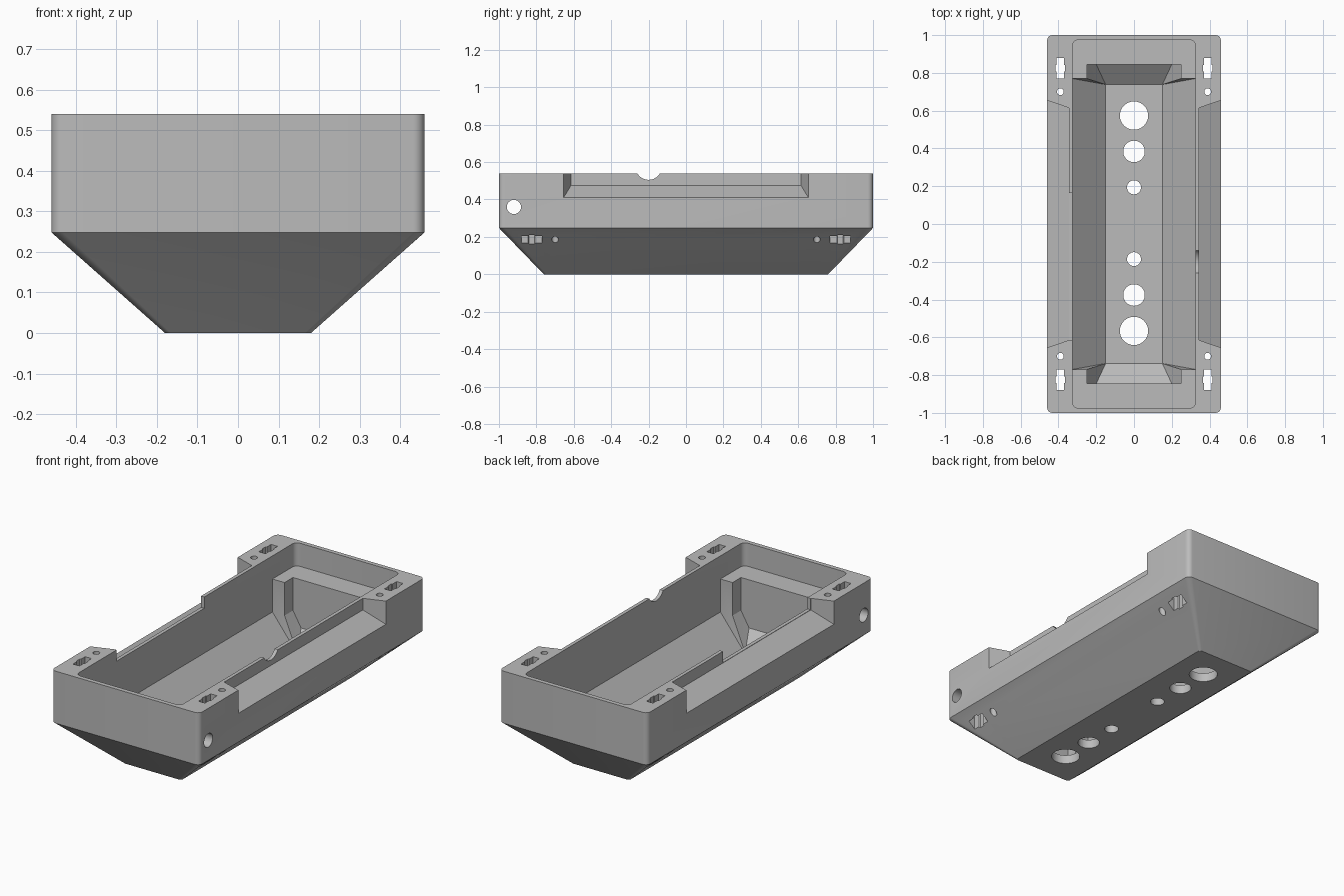
import bpy
import bmesh
import math
from mathutils import Matrix

cube = bpy.data.objects.get("Cube")
if cube:
    bpy.data.objects.remove(cube, do_unlink=True)

grey = bpy.data.materials.new("plain_grey")
grey.use_nodes = True
colour = (0.5, 0.5, 0.5, 1)
grey.diffuse_color = colour
grey.node_tree.nodes["Principled BSDF"].inputs["Base Color"].default_value = colour

TOP, SHOULDER, SHELF, FLOOR = 0.54, 0.248, 0.41, 0.05


def finish(name, bm):
    bmesh.ops.recalc_face_normals(bm, faces=bm.faces)
    mesh = bpy.data.meshes.new(name)
    bm.to_mesh(mesh)
    bm.free()
    obj = bpy.data.objects.new(name, mesh)
    bpy.context.collection.objects.link(obj)
    obj.data.materials.append(grey)
    return obj


def rounded_ring(bm, hx, hy, r, z, steps=6):
    """Ring of vertices around a rounded rectangle."""
    ring = []
    for quarter, (sx, sy) in enumerate([(1, 1), (-1, 1), (-1, -1), (1, -1)]):
        for i in range(steps + 1):
            a = (quarter + i / steps) * math.pi / 2
            ring.append(bm.verts.new((sx * (hx - r) + r * math.cos(a),
                                      sy * (hy - r) + r * math.sin(a), z)))
    return ring


def loft(name, sections):
    bm = bmesh.new()
    rings = [rounded_ring(bm, *s) for s in sections]
    for a, b in zip(rings, rings[1:]):
        for i in range(len(a)):
            j = (i + 1) % len(a)
            bm.faces.new((a[i], a[j], b[j], b[i]))
    bm.faces.new(rings[0])
    bm.faces.new(rings[-1])
    return finish(name, bm)


def hull(name, points):
    bm = bmesh.new()
    verts = [bm.verts.new(p) for p in points]
    result = bmesh.ops.convex_hull(bm, input=verts)
    spare = [v for v in result["geom_interior"] if isinstance(v, bmesh.types.BMVert)]
    bmesh.ops.delete(bm, geom=spare, context="VERTS")
    bmesh.ops.dissolve_limit(bm, angle_limit=0.005, verts=bm.verts, edges=bm.edges)
    return finish(name, bm)


def mirrored(corners):
    """Repeat corner points in all four quadrants."""
    return [(sx * x, sy * y, z) for x, y, z in corners for sx in (-1, 1) for sy in (-1, 1)]


def cylinder(name, centre, r, depth, axis="Z", sides=32):
    bm = bmesh.new()
    turn = Matrix.Rotation(math.pi / 2, 4, "Y") if axis == "X" else Matrix()
    bmesh.ops.create_cone(bm, cap_ends=True, segments=sides, radius1=r, radius2=r,
                          depth=depth, matrix=Matrix.Translation(centre) @ turn)
    return finish(name, bm)


def box(name, x0, x1, y0, y1, z0, z1):
    return hull(name, [(x, y, z) for x in (x0, x1) for y in (y0, y1) for z in (z0, z1)])


# Outer shell: upright walls over a tapered hull
tray = loft("tray_body", [(0.18, 0.76, 0.015, 0), (0.46, 1, 0.028, SHOULDER),
                          (0.46, 1, 0.028, TOP)])


def cut(cutter):
    cutter.hide_render = True
    mod = tray.modifiers.new("cut", "BOOLEAN")
    mod.operation = "DIFFERENCE"
    mod.solver = "EXACT"
    mod.object = cutter
    bpy.context.view_layer.objects.active = tray
    bpy.ops.object.modifier_apply(modifier=mod.name)
    bpy.data.objects.remove(cutter, do_unlink=True)


# Cavity: rim opening, main trough and narrower end pockets
cut(loft("rim_cutter", [(0.325, 0.975, 0.03, SHELF), (0.325, 0.975, 0.03, 0.7)]))
cut(hull("trough_cutter", mirrored([(0.325, 0.77, 0.45), (0.325, 0.77, 0.225),
                                    (0.15, 0.738, FLOOR)])))
cut(hull("pocket_cutter", mirrored([(0.25, 0.845, 0.45), (0.25, 0.845, 0.225),
                                    (0.2, 0.845, 0.14), (0.15, 0.738, FLOOR + 0.002)])))

# Tapered recess in each long side, with a sloping floor
for s in (-1, 1):
    cut(hull("side_recess_cutter",
             [(s * x, y * sy, z) for sy in (-1, 1)
              for x, y, z in [(0.345, 0.615, 0.475), (0.345, 0.615, 0.6),
                              (0.47, 0.658, 0.404), (0.47, 0.658, 0.6)]]))

# Gap in the thin right wall, rounded notch in the left one
cut(box("wall_gap_cutter", -0.36, -0.31, -0.613, 0.165, 0.477, 0.6))
cut(cylinder("notch_cutter", (0.34, -0.2, 0.575), 0.07, 0.08, "X"))

# Cross hole through the front end
cut(cylinder("cross_hole_cutter", (0, -0.92, 0.36), 0.038, 1.2, "X"))

# Graduated holes in the floor
for s in (-1, 1):
    for y, r in [(0.57, 0.075), (0.38, 0.057), (0.19, 0.037)]:
        cut(cylinder("floor_hole_cutter", (0, s * y + 0.004, 0), r, 0.3, sides=40))

# Corner fixings: slot with hexagonal middle, and a small round hole
for sx in (-1, 1):
    for sy in (-1, 1):
        x, y = sx * 0.39, sy * 0.825
        cut(box("slot_cutter", x - 0.02, x + 0.02, y - 0.054, y + 0.054, -0.1, 0.7))
        cut(cylinder("hex_cutter", (x, y, 0.3), 0.03, 0.9, sides=6))
        cut(cylinder("pin_hole_cutter", (x, sy * 0.7, 0.3), 0.018, 0.9, sides=20))

bpy.ops.object.select_all(action="DESELECT")
tray.select_set(True)
bpy.context.view_layer.objects.active = tray
bpy.ops.object.shade_smooth_by_angle(angle=math.radians(25))
